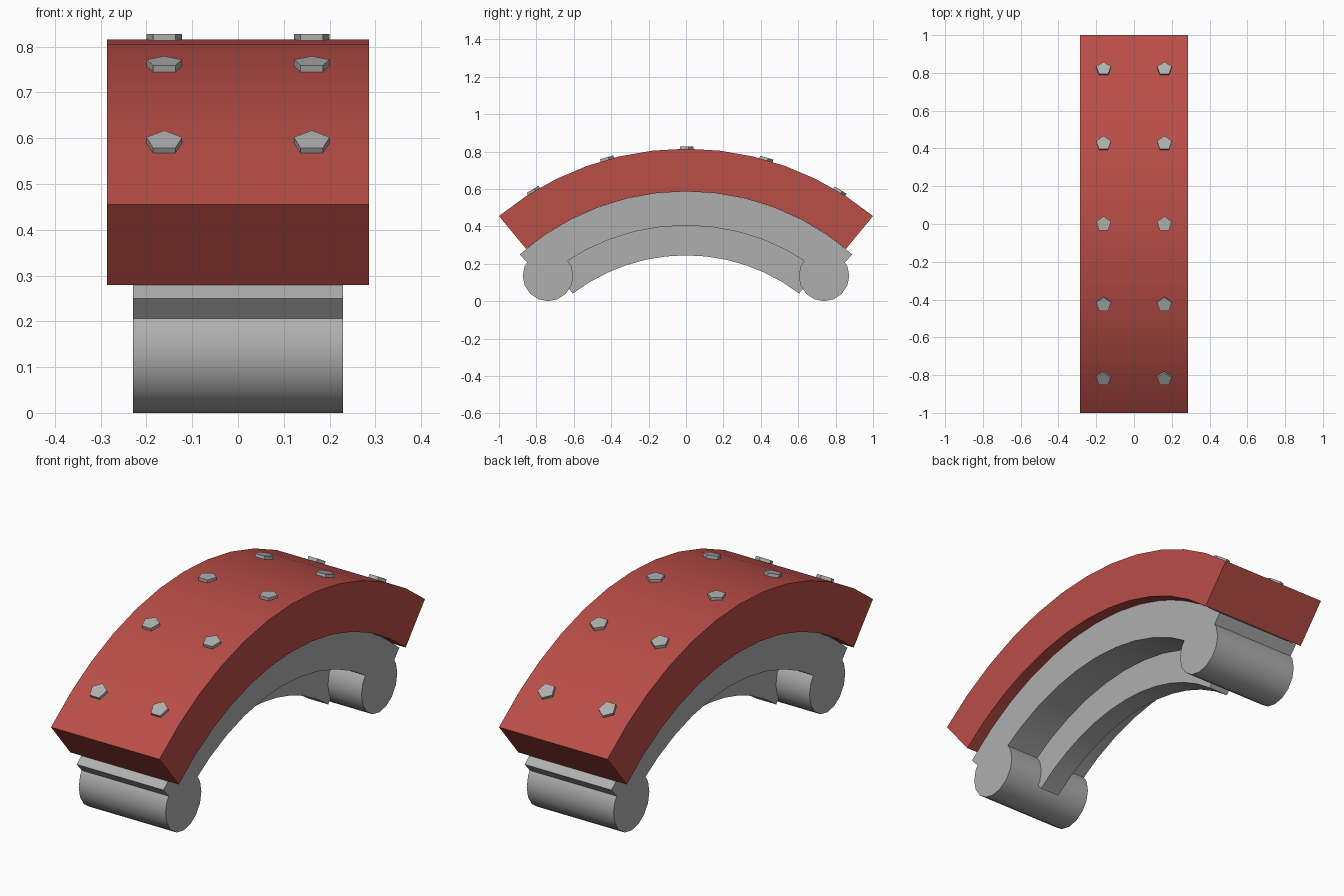
import bpy, bmesh, math
from mathutils import Matrix

if "Cube" in bpy.data.objects:
    bpy.data.objects.remove(bpy.data.objects["Cube"])

CZ = -0.754          # height of the common arc centre


def material(name, rgb):
    m = bpy.data.materials.new(name)
    m.diffuse_color = (*rgb, 1)
    m.use_nodes = True
    m.node_tree.nodes["Principled BSDF"].inputs["Base Color"].default_value = m.diffuse_color
    return m


RED = material("lining red", (0.49, 0.075, 0.062))
GREY = material("metal grey", (0.43, 0.43, 0.43))


def finish(name, bm, mat, smooth=True):
    bmesh.ops.recalc_face_normals(bm, faces=bm.faces)
    me = bpy.data.meshes.new(name)
    bm.to_mesh(me)
    bm.free()
    me.materials.append(mat)
    ob = bpy.data.objects.new(name, me)
    bpy.context.collection.objects.link(ob)
    if smooth:
        bpy.ops.object.select_all(action='DESELECT')
        ob.select_set(True)
        bpy.context.view_layer.objects.active = ob
        bpy.ops.object.shade_smooth_by_angle(angle=math.radians(30))
    return ob


def arc_block(name, r_in, r_out, half_angle, half_width, mat, steps=12):
    """Curved bar: a rectangular section swept about the x axis."""
    bm = bmesh.new()
    rings = []
    for i in range(steps + 1):
        a = math.radians(half_angle) * (2 * i / steps - 1)
        rings.append([bm.verts.new((x, r * math.sin(a), CZ + r * math.cos(a)))
                      for x, r in ((-half_width, r_in), (half_width, r_in),
                                   (half_width, r_out), (-half_width, r_out))])
    for p, q in zip(rings, rings[1:]):
        for k in range(4):
            n = (k + 1) % 4
            bm.faces.new((p[k], p[n], q[n], q[k]))
    bm.faces.new(rings[0])
    bm.faces.new(rings[-1])
    return finish(name, bm, mat)


# Friction lining, backing plate and central stiffening web
arc_block("friction_lining", 1.341, 1.569, 39.6, 0.286, RED)
arc_block("backing_plate", 1.159, 1.341, 41.5, 0.229, GREY)
arc_block("stiffening_web", 0.999, 1.165, 37.3, 0.052, GREY)

# Round end bars
for side, label in ((-1, "front"), (1, "back")):
    bm = bmesh.new()
    bmesh.ops.create_cone(bm, cap_ends=True, segments=16, radius1=0.135, radius2=0.135,
                          depth=0.458,
                          matrix=Matrix.Translation((0, side * 0.738, 0.135))
                          @ Matrix.Rotation(math.pi / 2, 4, 'Y'))
    finish(label + "_end_bar", bm, GREY)

# Two rows of five-sided rivets following the lining's curve
for row in range(-2, 3):
    for side in (-1, 1):
        bm = bmesh.new()
        bmesh.ops.create_cone(
            bm, cap_ends=True, segments=5, radius1=0.041, radius2=0.041, depth=0.03,
            matrix=Matrix.Translation((0, 0, CZ))
            @ Matrix.Rotation(-math.radians(15.7 * row), 4, 'X')
            @ Matrix.Translation((side * 0.161, 0, 1.566)))
        # turn one corner towards the back
        top = max(bm.verts, key=lambda v: v.co.y)
        finish(f"rivet_{row + 3}_{'left' if side < 0 else 'right'}", bm, GREY, False)
